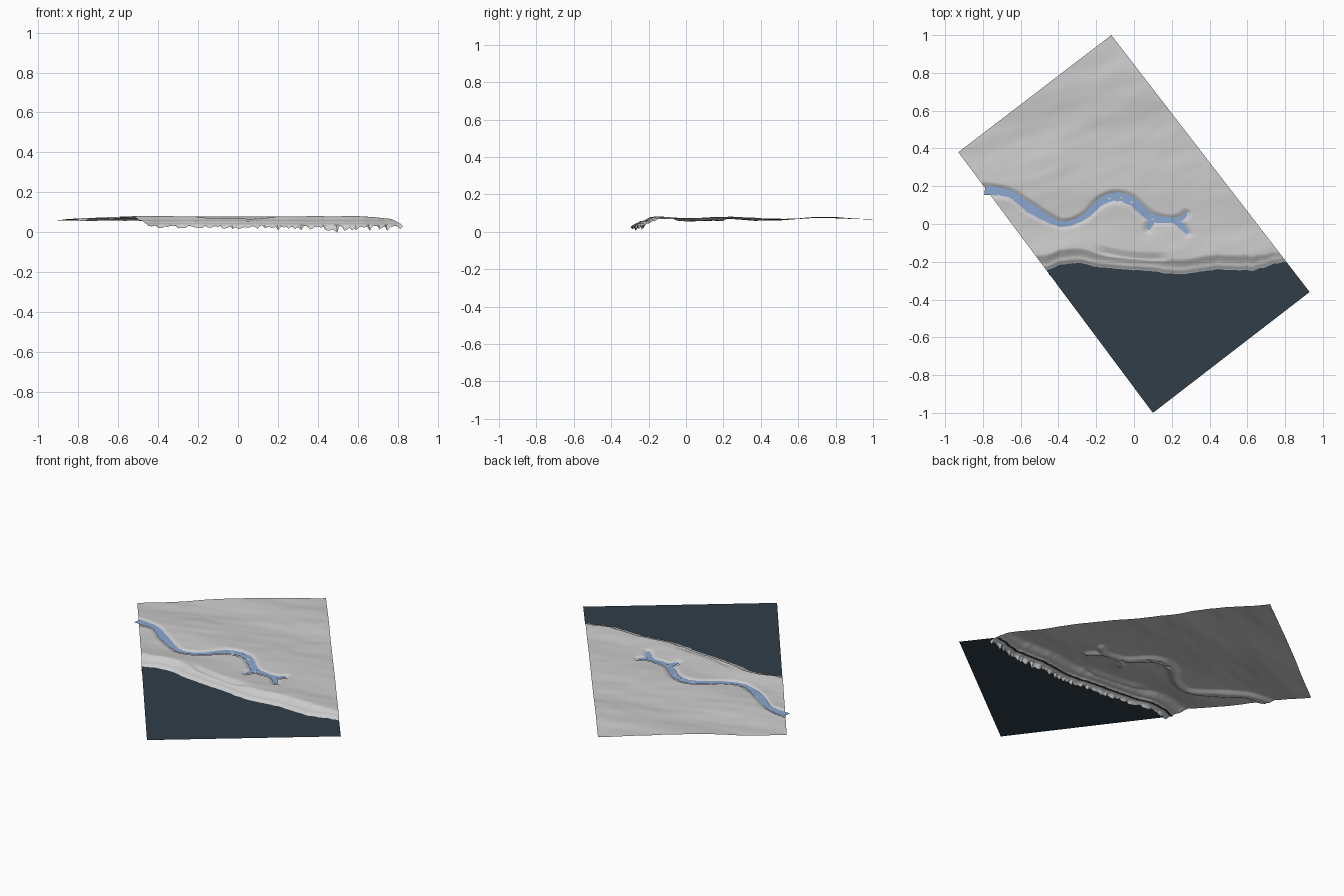
import bpy, bmesh, random
from mathutils import Vector, noise
from mathutils.geometry import intersect_point_line

random.seed(4)
if "Cube" in bpy.data.objects:
    bpy.data.objects.remove(bpy.data.objects["Cube"])


def material(name, rgb):
    m = bpy.data.materials.new(name)
    m.use_nodes = True
    m.diffuse_color = (*rgb, 1)
    m.node_tree.nodes["Principled BSDF"].inputs["Base Color"].default_value = (*rgb, 1)
    return m


def lerp_table(table, t):
    """Eased lookup in a short list of (position, value) pairs."""
    if t <= table[0][0]:
        return table[0][1]
    for (a, va), (b, vb) in zip(table, table[1:]):
        if t <= b:
            k = (t - a) / (b - a)
            k = k * k * (3 - 2 * k)
            return va + (vb - va) * k
    return table[-1][1]


# Plan of the tile: four corners, addressed by u (across) and v (back to front)
BACK_LEFT, BACK_RIGHT = Vector((-0.93, 0.38)), Vector((-0.12, 1.0))
FRONT_LEFT, FRONT_RIGHT = Vector((0.1, -1.0)), Vector((0.93, -0.36))
SEA = 0.045

COAST = [(-0.46, -0.25), (-0.39, -0.22), (-0.29, -0.21), (-0.18, -0.235), (0.03, -0.25),
         (0.24, -0.27), (0.45, -0.245), (0.61, -0.25), (0.8, -0.205)]
RELIEF = [(-0.15, 0.079), (0.0, 0.072), (0.2, 0.077), (0.5, 0.067), (0.75, 0.078), (1, 0.068)]
SHORE = [(-0.02, 0.034), (0.0, 0.044), (0.03, 0.058), (0.1, 0.085)]

# River: (x, y, half width) along the main stream and its forks
RIVER = [
    [(-0.79, 0.18, 0.026), (-0.66, 0.16, 0.019), (-0.55, 0.085, 0.024), (-0.44, 0.02, 0.018),
     (-0.36, 0.0, 0.014), (-0.26, 0.04, 0.015), (-0.18, 0.115, 0.021), (-0.1, 0.145, 0.023),
     (-0.02, 0.125, 0.024), (0.04, 0.075, 0.022), (0.1, 0.03, 0.021), (0.19, 0.02, 0.014),
     (0.235, 0.02, 0.02)],
    [(0.21, 0.015, 0.014), (0.25, 0.03, 0.014), (0.275, 0.055, 0.012)],
    [(0.21, 0.02, 0.014), (0.25, -0.01, 0.016), (0.285, -0.05, 0.009)],
    [(0.1, 0.03, 0.018), (0.085, 0.0, 0.016), (0.075, -0.03, 0.01)],
]
ISLANDS = [Vector(p) for p in ((-0.07, 0.14), (-0.01, 0.115), (0.1, 0.025), (-0.13, 0.135))]


def plan(u, v):
    return BACK_LEFT.lerp(BACK_RIGHT, u).lerp(FRONT_LEFT.lerp(FRONT_RIGHT, u), v)


def coast(x):
    return lerp_table(COAST, x) + 0.007 * noise.noise((x * 28, 0, 3))


def coast_v(u, inland):
    """Where the line at u crosses the coast, moved inland by a distance."""
    low, high = 0.0, 1.0
    for _ in range(25):
        mid = (low + high) / 2
        p = plan(u, mid)
        low, high = (mid, high) if p.y > coast(p.x) + inland else (low, mid)
    return low


def smooth_path(points, steps=8):
    """Catmull-Rom resampling of a path."""
    pts = [Vector(p) for p in points]
    pts = [pts[0]] + pts + [pts[-1]]
    out = []
    for a, b, c, d in zip(pts, pts[1:], pts[2:], pts[3:]):
        for i in range(steps):
            t = i / steps
            out.append(0.5 * (2 * b + (c - a) * t + (2 * a - 5 * b + 4 * c - d) * t * t
                              + (3 * b - a - 3 * c + d) * t ** 3))
    return out + [pts[-1]]


STREAMS = [smooth_path(s) for s in RIVER]
SEGMENTS = [(a, b) for s in STREAMS for a, b in zip(s[::2], s[2::2])]


def ground(p):
    """Rolling land without the river bed."""
    z = lerp_table(RELIEF, p.y)
    z += 0.006 * noise.noise((p.x * 2.5 - p.y, p.y * 6 - p.x * 1.5, 1))
    z += 0.0025 * noise.noise((p.x * 7, p.y * 14 - p.x * 4, 8))
    z -= 0.01 * max(0, -0.5 - p.x) / 0.43
    z -= 0.012 * max(0, p.x - 0.6) / 0.2
    # scooped terrace above the beach
    bend = -0.185 + 0.5 * (p.x - 0.1) ** 2
    if -0.22 < p.x < 0.2:
        z -= 0.012 * max(0, 1 - abs(p.y - bend) / 0.035) * min(1, (0.21 - abs(p.x + 0.01)) / 0.08)
    return min(z, lerp_table(SHORE, p.y - coast(p.x)))


def bank_distance(p):
    best = 1.0
    for a, b in SEGMENTS:
        if abs(a.x - p.x) < 0.1 and abs(a.y - p.y) < 0.1:
            q, t = intersect_point_line(p, a.xy, b.xy)
            t = min(1, max(0, t))
            best = min(best, (p - a.xy.lerp(b.xy, t)).length - a.z)
    return best


def land_height(p):
    z = ground(p)
    bed = 0.014 * min(1, max(0, (0.016 - bank_distance(p)) / 0.026))
    if any((p - i).length < 0.009 for i in ISLANDS):
        bed = 0.002
    return z - bed


def sheet(name, rows, mat, smooth=True):
    """Surface through rows of points."""
    bm = bmesh.new()
    grid = [[bm.verts.new(p) for p in row] for row in rows]
    for r, s in zip(grid, grid[1:]):
        for a, b, c, d in zip(r, r[1:], s[1:], s):
            bm.faces.new((a, d, c, b))
    bmesh.ops.recalc_face_normals(bm, faces=bm.faces)
    if sum(f.normal.z for f in bm.faces) < 0:
        bmesh.ops.reverse_faces(bm, faces=bm.faces)
    mesh = bpy.data.meshes.new(name)
    bm.to_mesh(mesh)
    bm.free()
    mesh.materials.append(mat)
    mesh.polygons.foreach_set("use_smooth", [smooth] * len(mesh.polygons))
    obj = bpy.data.objects.new(name, mesh)
    bpy.context.collection.objects.link(obj)
    return obj


stone = material("pale grey land", (0.6, 0.6, 0.6))
sea_blue = material("dark sea blue", (0.03, 0.048, 0.066))
river_blue = material("light river blue", (0.26, 0.39, 0.64))

# Land, ending just past the waterline
COLS, ROWS = 110, 150
land = []
for i in range(COLS + 1):
    u = i / COLS
    end = coast_v(u, -0.012)
    land.append([Vector((*p, land_height(p))) for p in
                 (plan(u, end * j / ROWS) for j in range(ROWS + 1))])
sheet("land", land, stone)

# Ragged submerged lip hanging below the shore
lip = []
for i, column in enumerate(land):
    top = column[-1]
    reach = 0.6 + 0.4 * min(1, max(0, (top.x + 0.2) / 0.6))
    depth = top.z * reach * random.uniform(0.1, 0.8) if i != 80 else top.z
    lip.append([top, top + Vector((0.004, -0.012, -depth))])
sheet("shore_lip", lip, stone, smooth=False)

# Sea, running a little way under the land
sea = []
for i in range(COLS + 1):
    u = i / COLS
    start = coast_v(u, 0.02)
    sea.append([Vector((*plan(u, start + (1 - start) * t), SEA)) for t in (0, 0.5, 1)])
sheet("sea", sea, sea_blue, smooth=False)

# River ribbons lying in the carved bed
for n, path in enumerate(STREAMS):
    ribbon = []
    for i, p in enumerate(path):
        ahead, behind = path[min(i + 1, len(path) - 1)], path[max(i - 1, 0)]
        side = (ahead - behind).xy.normalized().orthogonal()
        wobble = 1 + 0.25 * noise.noise((p.x * 40, p.y * 40, n))
        z = ground(p.xy) - 0.005
        ribbon.append([Vector((*(p.xy + side * p.z * wobble * k), z)) for k in (-1, 0, 1)])
    sheet("river" if n == 0 else "river_fork_%d" % n, ribbon, river_blue)
